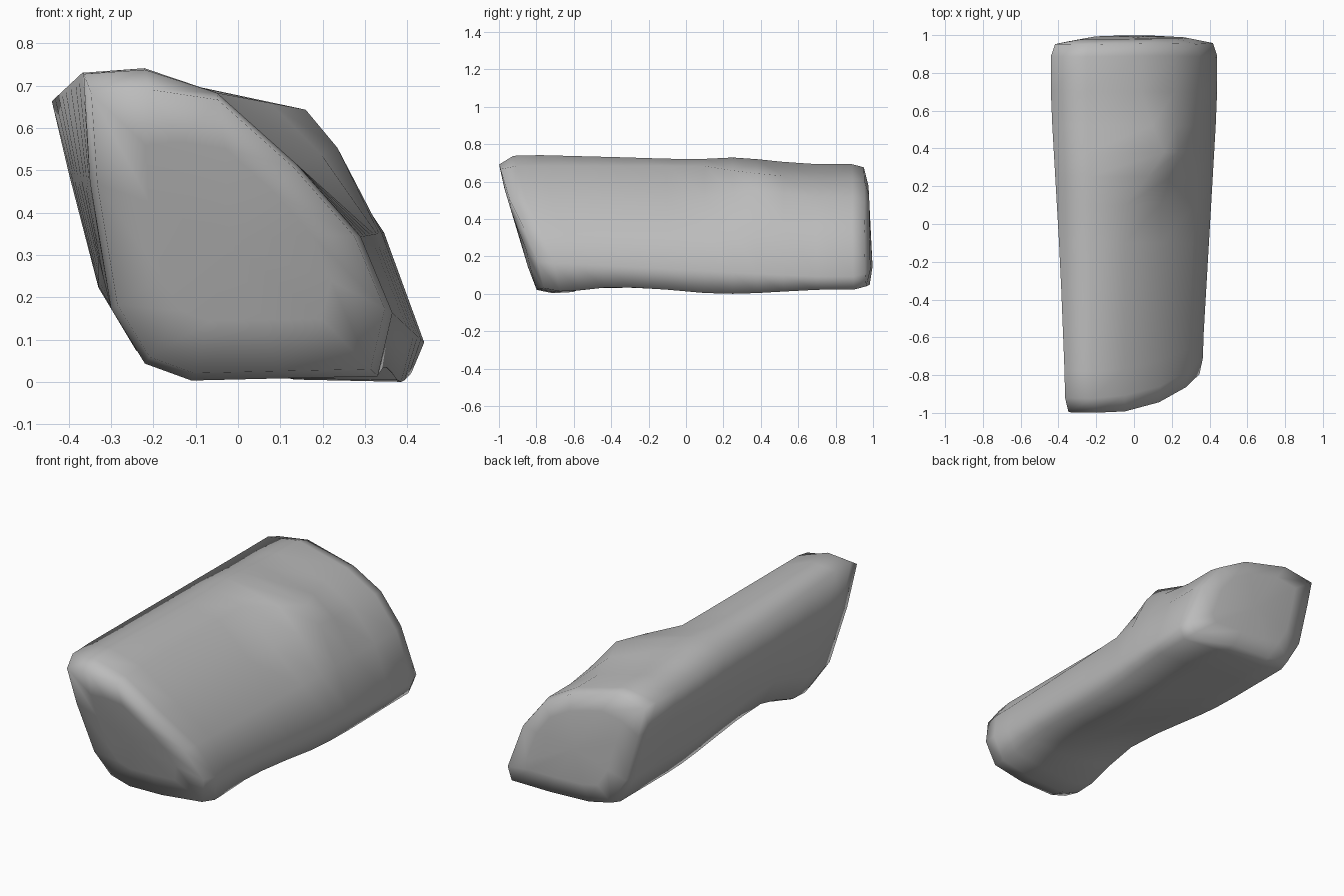
import bpy, bmesh
from mathutils import Vector

cube = bpy.data.objects.get("Cube")
if cube:
    bpy.data.objects.remove(cube)

# Outline near each end, clockwise from the top left corner: (x, z)
FRONT = [(-.365, .74), (-.22, .75), (-.05, .69), (.14, .52), (.29, .35), (.365, .17),
         (.33, .02), (.1, .015), (-.11, .01), (-.22, .05), (-.3, .18), (-.35, .48)]
REAR = [(-.44, .67), (-.25, .7), (.16, .65), (.235, .56), (.345, .36), (.44, .1),
        (.41, .03), (.15, .04), (-.1, .05), (-.24, .08), (-.33, .23), (-.4, .5)]
TOP = (0, 1)
SHOULDER = (2, 3)
BASE = (6, 7)
FOOT = (8, 9, 10)
CENTRE = Vector((0, .36))


def ramp(a, b, v):
    t = min(max((v - a) / (b - a), 0), 1)
    return t * t * (3 - 2 * t)


def hump(a, b, c, v):
    return ramp(a, b, v) * (1 - ramp(b, c, v))


def outline(s, scale):
    """Cross-section at station s: the shoulder swells late, the foot ends early."""
    points = []
    for i, (f, r) in enumerate(zip(FRONT, REAR)):
        t = min(max((s + .65) / 1.3, 0), 1)
        if i in SHOULDER:
            t = ramp(.08, .38, s)
        elif i in FOOT:
            t = ramp(-.65, -.3, s)
        p = Vector(f).lerp(Vector(r), t)
        if i in TOP:
            p.y -= .035 * (1 - ramp(-.8, -.68, s))
        if i == TOP[1]:
            p.y += .02 * hump(0, .25, .7, s)
        elif i == SHOULDER[0]:
            p += Vector((-.12, -.025)) * ramp(.38, .65, s)
        elif i == SHOULDER[1]:
            p += Vector((-.02, -.035)) * ramp(.38, .65, s)
        elif i in BASE:
            p.y += .02 * (hump(-.7, -.4, .1, s) - hump(-.2, .25, .8, s))
        elif i in FOOT:
            p.y += .07 * hump(-.65, -.3, .5, s)
        points.append(CENTRE + (p - CENTRE) * scale)
    return points


def station_y(s, p):
    """Lean the front end forwards towards the top and cut the right corners back."""
    lean = 1 - ramp(-.8, -.1, s)
    tail = ramp(.7, .95, s)
    corner = max(0, p.x - .15)
    return s + lean * (.25 * corner - .3 * p.y) - tail * (.05 * p.y + .08 * corner)


# Rock body: loft the sections, close each end with a shallow dome
bm = bmesh.new()
stations = [(-.8, .6), (-.79, .95), (-.71, 1), (-.6, 1), (-.45, 1), (-.3, 1), (-.1, 1), (.1, 1),
            (.25, 1), (.38, 1), (.52, 1), (.7, 1), (.92, 1), (.985, .95), (1.005, .65)]
rings = []
for s, scale in stations:
    rings.append([bm.verts.new((p.x, station_y(s, p), p.y)) for p in outline(s, scale)])
count = len(FRONT)
for a, b in zip(rings, rings[1:]):
    for i in range(count):
        j = (i + 1) % count
        bm.faces.new((a[i], a[j], b[j], b[i]))
for ring in (rings[0], rings[-1]):
    middle = bm.verts.new(sum((v.co for v in ring), Vector()) / count)
    for i in range(count):
        bm.faces.new((ring[i], ring[(i + 1) % count], middle))
bmesh.ops.recalc_face_normals(bm, faces=bm.faces)
for face in bm.faces:
    face.smooth = True

# Rest the rock on the ground
low = min(v.co.z for v in bm.verts)
for v in bm.verts:
    v.co.z -= low

mesh = bpy.data.meshes.new("rock")
bm.to_mesh(mesh)
bm.free()
rock = bpy.data.objects.new("rock", mesh)
bpy.context.collection.objects.link(rock)

# Plain stone grey
stone = bpy.data.materials.new("stone_grey")
stone.use_nodes = True
colour = (.5, .5, .5, 1)
stone.diffuse_color = colour
stone.node_tree.nodes["Principled BSDF"].inputs["Base Color"].default_value = colour
mesh.materials.append(stone)
